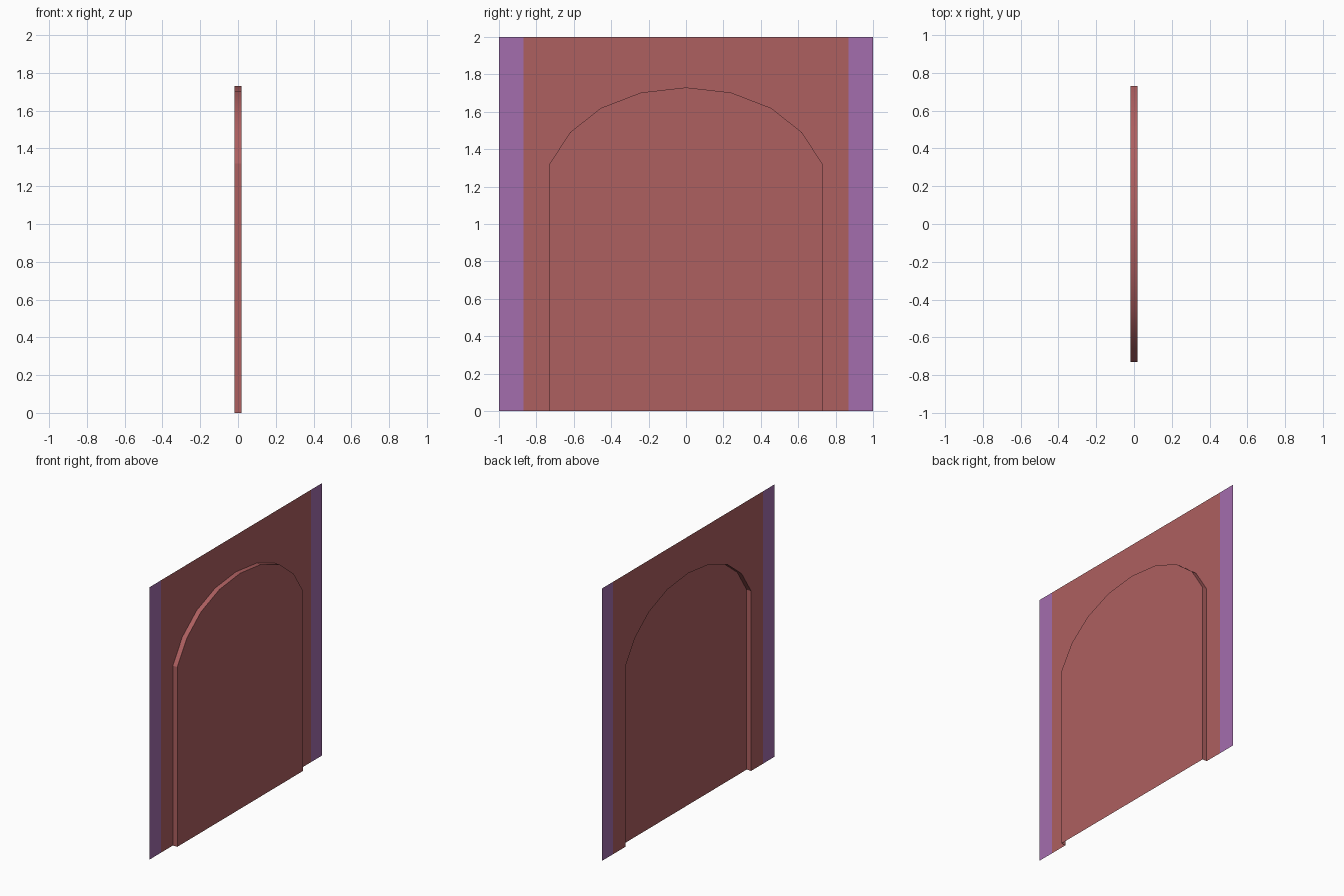
import bpy
import math

if "Cube" in bpy.data.objects:
    bpy.data.objects.remove(bpy.data.objects["Cube"])

BACK, FRONT = -0.018, 0.018      # wall plane and raised panel plane (x)
HALF, INNER, TOP = 1.0, 0.87, 2.0


def material(name, rgb):
    m = bpy.data.materials.new(name)
    m.diffuse_color = (*rgb, 1.0)
    m.use_nodes = True
    m.node_tree.nodes["Principled BSDF"].inputs["Base Color"].default_value = m.diffuse_color
    return m


def mesh_object(name, verts, faces, mat):
    me = bpy.data.meshes.new(name)
    me.from_pydata(verts, [], faces)
    me.materials.append(mat)
    ob = bpy.data.objects.new(name, me)
    bpy.context.collection.objects.link(ob)
    if me.polygons[0].normal.x < 0:      # first face looks toward +x
        me.flip_normals()
    return ob


red = material("wall_red", (0.42, 0.115, 0.117))
purple = material("trim_purple", (0.37, 0.155, 0.42))

# Arch outline (y, z), mirrored from its right half, left foot to right foot
half = [(0.73, 0), (0.73, 1.32), (0.62, 1.49), (0.455, 1.62), (0.24, 1.703)]
arch = [(-y, z) for y, z in half] + [(0, 1.73)] + half[::-1]
n = len(arch)

# Wall sheet with the arch cut out of its lower edge
outline = [(-INNER, TOP), (-INNER, 0)] + arch + [(INNER, 0), (INNER, TOP)]
mesh_object("wall", [(BACK, y, z) for y, z in outline],
            [list(range(len(outline)))], red)

# Raised arch panel: front face plus the reveal, open at the floor and back
verts = [(FRONT, y, z) for y, z in arch] + [(BACK, y, z) for y, z in arch]
faces = [list(range(n))[::-1]]
faces += [(i, i + 1, n + i + 1, n + i) for i in range(n - 1)]
panel = mesh_object("arch_panel", verts, faces, red)

# Smooth curve along the arch reveal, crisp rim
bpy.context.view_layer.objects.active = panel
panel.select_set(True)
bpy.ops.object.shade_smooth_by_angle(angle=math.radians(30))

# Purple side strips
for side, s in (("left", -1), ("right", 1)):
    a, b = sorted((s * INNER, s * HALF))
    mesh_object(f"side_strip_{side}",
                [(BACK, a, 0), (BACK, b, 0), (BACK, b, TOP), (BACK, a, TOP)],
                [(0, 1, 2, 3)], purple)
